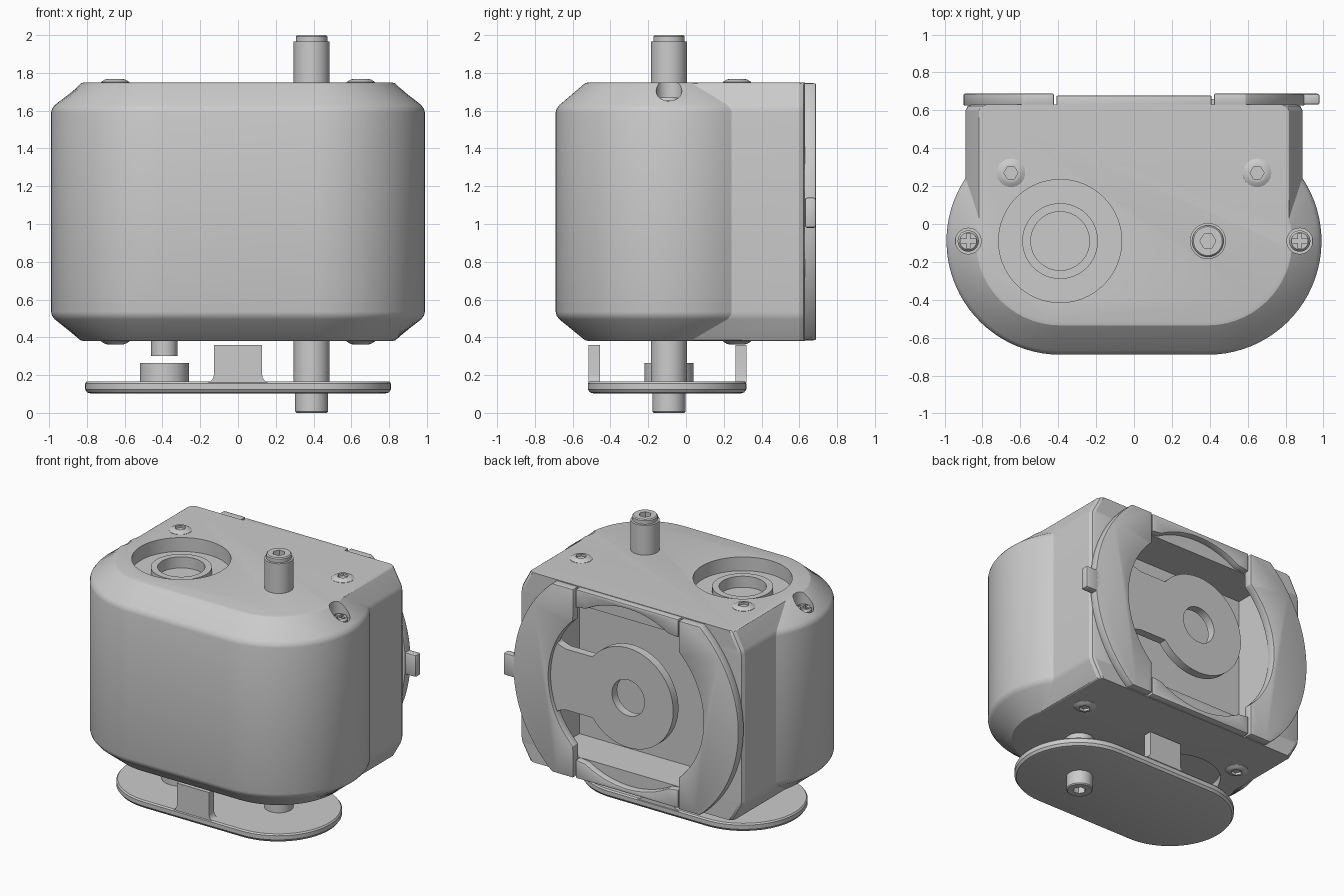
import bpy, bmesh, math
from math import cos, sin, pi, radians, acos

if "Cube" in bpy.data.objects:
    bpy.data.objects.remove(bpy.data.objects["Cube"])

def finish(bm, name, bevel=0, seg=2):
    bmesh.ops.recalc_face_normals(bm, faces=bm.faces)
    me = bpy.data.meshes.new(name)
    bm.to_mesh(me)
    bm.free()
    ob = bpy.data.objects.new(name, me)
    bpy.context.collection.objects.link(ob)
    bpy.context.view_layer.objects.active = ob
    if bevel:
        m = ob.modifiers.new("bevel", 'BEVEL')
        m.width, m.segments, m.limit_method = bevel, seg, 'ANGLE'
        m.angle_limit = radians(40)
        bpy.ops.object.modifier_apply(modifier=m.name)
    return ob

def loft(name, rings, bevel=0, closed=False):
    """Skin rings of equal length; cap the ends, or close into a torus."""
    bm = bmesh.new()
    vs = [[bm.verts.new(p) for p in r] for r in rings]
    n = len(vs[0])
    pairs = list(zip(vs, vs[1:])) + ([(vs[-1], vs[0])] if closed else [])
    for a, b in pairs:
        for i in range(n):
            bm.faces.new((a[i], a[(i + 1) % n], b[(i + 1) % n], b[i]))
    if not closed:
        bm.faces.new(vs[0])
        bm.faces.new(vs[-1])
    return finish(bm, name, bevel)

def lathe(name, x, y, prof, n=40, closed=False):
    return loft(name, [[(x + r * cos(2 * pi * i / n), y + r * sin(2 * pi * i / n), z)
                        for i in range(n)] for r, z in prof], closed=closed)

def box(name, x0, x1, y0, y1, z0, z1, bevel=0):
    return loft(name, [[(x0, y0, z), (x1, y0, z), (x1, y1, z), (x0, y1, z)] for z in (z0, z1)], bevel)

def slab_y(name, pts, y0, y1, bevel=0):
    """Extrude an (x, z) outline along y; z is relative to the mount centre."""
    return loft(name, [[(x, y, CZ + z) for x, z in pts] for y in (y0, y1)], bevel)

def boolean(ob, *others, op='DIFFERENCE'):
    for c in others:
        bpy.context.view_layer.objects.active = ob
        m = ob.modifiers.new("cut", 'BOOLEAN')
        m.object, m.operation, m.solver = c, op, 'EXACT'
        bpy.ops.object.modifier_apply(modifier=m.name)
        bpy.data.objects.remove(c)
    return ob

CZ = 1.065
PX, PY = 0.39, -0.09

# Housing: rounded front, square back, sloped top and bottom rims
def outline(d, z):
    sx, r = 0.89 - 0.46 * d, 0.6 - d
    end = acos(min(1, (sx - PX) / r))
    half = [(PX + r * cos(a), PY + r * sin(a))
            for a in (-pi / 2 + (end + pi / 2) * i / 28 for i in range(29))]
    half += [(sx, 0.60), (sx - 0.012, 0.622), (sx - 0.03, 0.63)]
    return [(x, y, z) for x, y in half] + [(-x, y, z) for x, y in reversed(half)]

body = loft("housing", [outline(d, z) for d, z in (
    (0.175, 0.38), (0.155, 0.385), (0.02, 0.495), (0.005, 0.515), (0, 0.535),
    (0, 1.59), (0.005, 1.61), (0.02, 1.63), (0.155, 1.745), (0.175, 1.75))])
cuts = [box("cavity", -0.62, 0.62, 0.33, 0.8, CZ - 0.55, CZ + 0.55),
        lathe("top_recess", -PX, PY, [(0.325, 1.65), (0.325, 1.9)], 64),
        lathe("hub_hole", -PX, PY, [(0.155, 1.61), (0.155, 1.9)], 48),
        lathe("bottom_recess", -PX, PY, [(0.325, 0.3), (0.325, 0.44)], 64)]
for s in (-1, 1):
    cuts.append(lathe("pocket", s * 0.875, PY, [(0.068, 1.62), (0.068, 1.9)], 32))
boolean(body, *cuts)

# Hub ring inside the top recess
lathe("hub_ring", -PX, PY, [(0.155, 1.64), (0.2, 1.64), (0.2, 1.69), (0.155, 1.69)], 48, True)

# Screws
for s in (-1, 1):
    for top in (True, False):
        base, d = (1.75, 1) if top else (0.38, -1)
        sc = lathe("cap_screw", s * 0.65, 0.27,
                   [(0.075, base - d * 0.02), (0.075, base + d * 0.002),
                    (0.055, base + d * 0.014), (0.045, base + d * 0.017)], 32)
        boolean(sc, lathe("hex", s * 0.65, 0.27, [(0.037, base - d * 0.012), (0.037, base + d * 0.1)], 6))
    x = s * 0.875
    sc = lathe("cross_screw", x, PY, [(0.056, 1.61), (0.056, 1.655), (0.045, 1.67)], 32)
    boolean(sc, box("slot_a", x - 0.04, x + 0.04, PY - 0.01, PY + 0.01, 1.645, 1.8),
            box("slot_b", x - 0.01, x + 0.01, PY - 0.04, PY + 0.04, 1.645, 1.8))

# Long rod through the housing with hex socket ends
rod = lathe("rod", PX, PY, [(0.08, 0), (0.087, 0.007), (0.087, 0.12), (0.095, 0.121), (0.095, 1.965),
                            (0.083, 1.967), (0.083, 1.993), (0.076, 2.0)], 48)
boolean(rod, lathe("hex", PX, PY, [(0.042, 1.94), (0.042, 2.1)], 6),
        lathe("hex", PX, PY, [(0.042, -0.1), (0.042, 0.06)], 6))

# Short plunger and the boss below it
lathe("plunger", -PX, PY, [(0.07, 0.30), (0.07, 0.5)])
lathe("boss", -PX, PY, [(0.13, 0.16), (0.13, 0.265)], 48)

# Rounded base plate
def stadium(r, z):
    h = [(PX + r * cos(a), -0.10 + r * sin(a), z) for a in (-pi / 2 + pi * i / 32 for i in range(33))]
    return h + [(-x, 2 * -0.10 - y, z) for x, y, z in h]
loft("base_plate", [stadium(r, z) for r, z in (
    (0.39, 0.103), (0.408, 0.108), (0.42, 0.125), (0.42, 0.155), (0.412, 0.165))])

# Upright tabs on the plate, flared at the foot
half = [(0.128, 0.36), (0.128, 0.2)] + [(0.168 - 0.04 * cos(a), 0.2 - 0.04 * sin(a))
                                       for a in (pi / 8 * i for i in range(1, 5))]
pts = half + [(-x, z) for x, z in reversed(half)]
for n, y0, y1 in (("front_tab", -0.515, -0.455), ("back_tab", 0.262, 0.32)):
    slab_y(n, [(x, z - CZ) for x, z in pts], y0, y1)

# Back mount: two wings of a ring, cut flat above and below
for s in (-1, 1):
    out = [(0.9 * cos(a), max(-0.68, min(0.68, 0.9 * sin(a))))
           for a in (radians(-62 + 124 * i / 48) for i in range(49))]
    inn = [(0.62 * cos(a), 0.62 * sin(a)) for a in (radians(47 - 94 * i / 36) for i in range(37))]
    slab_y("mount_wing", [(s * x, z) for x, z in out + inn], 0.625, 0.688, 0.006)
box("side_lug", 0.86, 0.98, 0.63, 0.688, 0.98, 1.14, 0.012)

# Centre disc on its arm
def disc(r):
    return [(r * cos(2 * pi * i / 56), r * sin(2 * pi * i / 56)) for i in range(56)]
arm = slab_y("centre_disc", disc(0.36), 0.60, 0.66)
fl = [(0.25, 0.22), (0.5, 0.22), (0.56, 0.24), (0.6, 0.29), (0.61, 0.36), (0.7, 0.36)]
boolean(arm, slab_y("arm", fl + [(x, -z) for x, z in reversed(fl)], 0.60, 0.66), op='UNION')
boolean(arm, slab_y("hole", disc(0.13), 0.4, 0.8))

# Lips above and below the opening
for s in (-1, 1):
    arc = [(0.65 * sin(a), 0.65 * cos(a)) for a in (radians(30.5 - 61 * i / 24) for i in range(25))]
    pts = [(-0.41, 0.55), (-0.41, 0.682), (0.41, 0.682), (0.41, 0.55)] + arc
    slab_y("mount_lip", [(x, s * z) for x, z in pts], 0.60, 0.678, 0.008)

# Smooth shading with crisp edges
bpy.ops.object.select_all(action='DESELECT')
for ob in bpy.context.scene.objects:
    ob.select_set(True)
bpy.context.view_layer.objects.active = body
bpy.ops.object.shade_smooth_by_angle(angle=radians(25))
